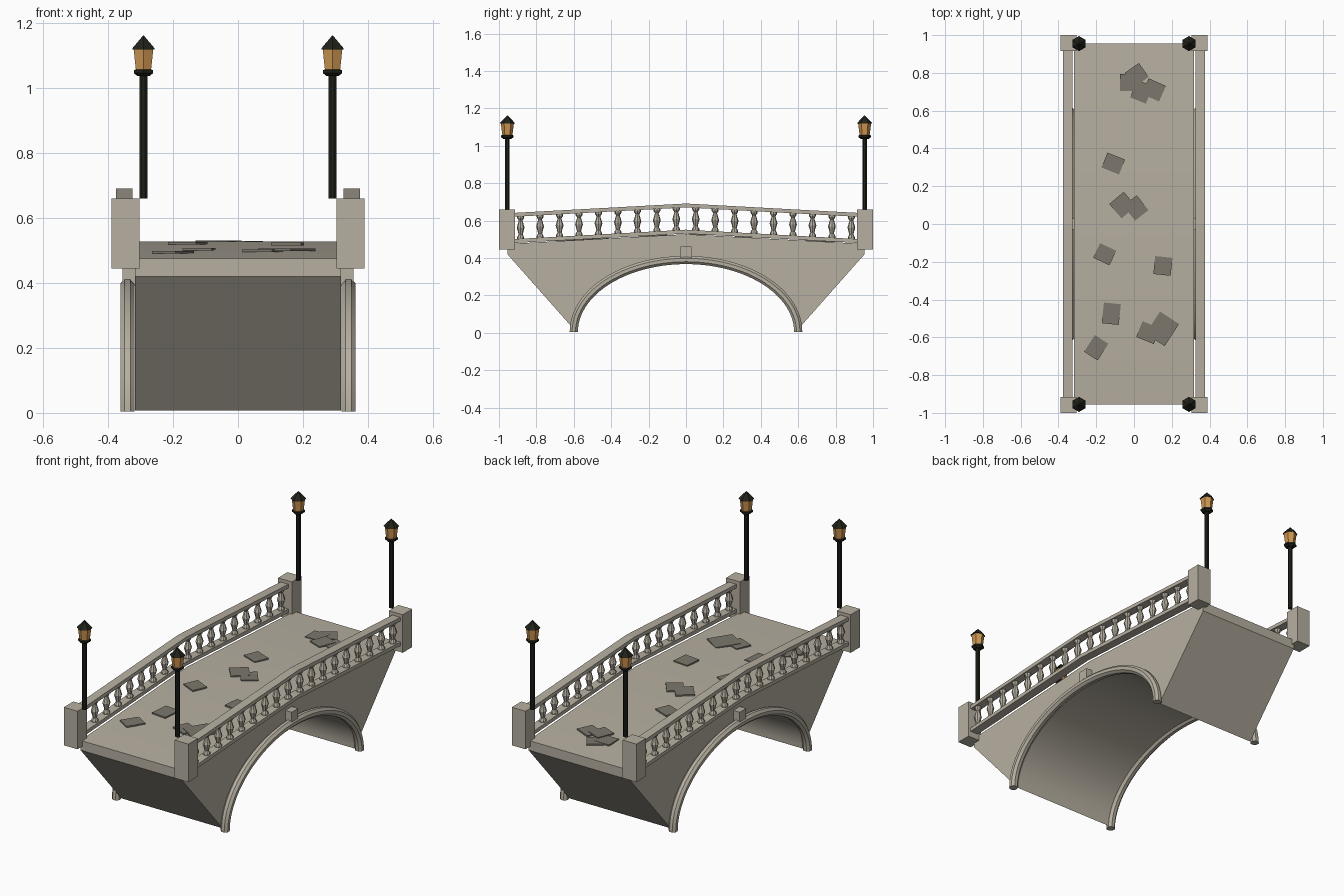
import bpy, bmesh, math
from mathutils import Matrix

if "Cube" in bpy.data.objects:
    bpy.data.objects.remove(bpy.data.objects["Cube"])


def material(name, rgb):
    m = bpy.data.materials.new(name)
    m.diffuse_color = (*rgb, 1)
    m.use_nodes = True
    m.node_tree.nodes["Principled BSDF"].inputs["Base Color"].default_value = m.diffuse_color
    return m


STONE = material("warm_stone", (0.47, 0.43, 0.355))
SLAB = material("dark_slab", (0.20, 0.185, 0.155))
IRON = material("black_iron", (0.014, 0.016, 0.010))
GLASS = material("amber_glass", (0.62, 0.31, 0.085))


def finish(name, bm, mat, smooth=False):
    bmesh.ops.recalc_face_normals(bm, faces=bm.faces)
    me = bpy.data.meshes.new(name)
    bm.to_mesh(me)
    bm.free()
    me.materials.append(mat)
    ob = bpy.data.objects.new(name, me)
    bpy.context.collection.objects.link(ob)
    if smooth:
        bpy.ops.object.select_all(action='DESELECT')
        ob.select_set(True)
        bpy.context.view_layer.objects.active = ob
        bpy.ops.object.shade_smooth_by_angle(angle=math.radians(30))
    return ob


def loft(bm, rings):
    """Skin a list of closed rings and cap both ends."""
    vs = [[bm.verts.new(p) for p in ring] for ring in rings]
    n = len(vs[0])
    for a, b in zip(vs, vs[1:]):
        for i in range(n):
            j = (i + 1) % n
            bm.faces.new((a[i], a[j], b[j], b[i]))
    bm.faces.new(vs[0])
    bm.faces.new(vs[-1])


def lathe(bm, x, y, profile, sides, turn=0.0):
    """Revolve (radius, height) points around a vertical axis."""
    angles = [turn + 2 * math.pi * i / sides for i in range(sides)]
    loft(bm, [[(x + r * math.cos(a), y + r * math.sin(a), z) for a in angles]
              for r, z in profile])


def extrude_x(bm, outline, x0, x1):
    loft(bm, [[(x, y, z) for y, z in outline] for x in (x0, x1)])


def box(bm, centre, size, turn=0.0):
    m = (Matrix.Translation(centre) @ Matrix.Rotation(turn, 4, 'Z')
         @ Matrix.Diagonal((*size, 1)))
    bmesh.ops.create_cube(bm, size=1, matrix=m)


def deck_z(y):
    return 0.527 - 0.052 * abs(y) / 0.955


# Bridge body: ramped deck, slanted ends and elliptical arch opening
HALF = 0.317
STEPS = 48
arch = []
for i in range(STEPS + 1):
    t = math.pi * i / STEPS
    arch.append((0.59 * math.cos(t), 0.008 + 0.368 * math.sin(t)))
outline = arch + [(-0.955, 0.42), (-0.955, deck_z(0.955)), (0, deck_z(0)),
                  (0.955, deck_z(0.955)), (0.955, 0.42)]
bm = bmesh.new()
extrude_x(bm, outline, -HALF, HALF)
finish("bridge_body", bm, STONE, smooth=True)

for side, label in ((-1, "left"), (1, "right")):
    # Octagonal moulding following the arch
    rings = []
    for i in range(STEPS + 1):
        t = math.pi * i / STEPS
        ny, nz = 0.388 * math.cos(t), 0.60 * math.sin(t)
        length = math.hypot(ny, nz)
        ny, nz = ny / length, nz / length
        ring = []
        for k in range(8):
            a = math.pi * (k + 0.5) / 4
            out = 0.0238 * math.cos(a)
            ring.append((side * 0.340 + 0.0238 * math.sin(a),
                         0.60 * math.cos(t) + out * ny,
                         0.004 + 0.385 * math.sin(t) + out * nz))
        rings.append(ring)
    bm = bmesh.new()
    loft(bm, rings)
    finish("arch_moulding_" + label, bm, STONE, smooth=True)

    # Keystone above the arch crown
    bm = bmesh.new()
    box(bm, (side * 0.335, 0, 0.425), (0.042, 0.058, 0.07))
    finish("keystone_" + label, bm, STONE)

    # Lower and upper rails, bent at mid-span
    for name, lift in (("lower_rail_", 0.003), ("upper_rail_", 0.143)):
        pts = [(y, deck_z(y) + lift) for y in (-0.93, 0, 0.93)]
        outline = pts + [(y, z + 0.021) for y, z in reversed(pts)]
        bm = bmesh.new()
        extrude_x(bm, outline, side * 0.325, side * 0.375)
        finish(name + label, bm, STONE)

    # Turned balusters
    shape = [(0.019, 0.0), (0.019, 0.09), (0.011, 0.2), (0.015, 0.34),
             (0.021, 0.5), (0.015, 0.66), (0.010, 0.8), (0.019, 0.91),
             (0.019, 1.0)]
    bm = bmesh.new()
    for i in range(18):
        y = (i - 8.5) * 0.104
        base = deck_z(y) + 0.021
        lathe(bm, side * 0.35, y, [(r, base + 0.125 * h) for r, h in shape], 8)
    finish("balusters_" + label, bm, STONE)

    for end, place in ((-1, "front"), (1, "back")):
        tag = place + "_" + label
        # Corner pier
        bm = bmesh.new()
        box(bm, (side * 0.347, end * 0.9575, 0.5525), (0.086, 0.085, 0.215))
        finish("pier_" + tag, bm, STONE)

        # Lamp: pole with collar, glass and pointed roof
        x, y, turn = side * 0.291, end * 0.955, math.pi / 6
        bm = bmesh.new()
        lathe(bm, x, y, [(0.0128, 0.66), (0.0128, 1.04)], 8, math.pi / 8)
        lathe(bm, x, y, [(0.022, 1.037), (0.034, 1.046), (0.034, 1.055),
                         (0.026, 1.058)], 6, turn)
        finish("lamp_pole_" + tag, bm, IRON)
        bm = bmesh.new()
        lathe(bm, x, y, [(0.027, 1.056), (0.035, 1.121)], 6, turn)
        finish("lamp_glass_" + tag, bm, GLASS)
        bm = bmesh.new()
        lathe(bm, x, y, [(0.040, 1.119), (0.039, 1.123), (0.001, 1.162)],
              6, turn)
        finish("lamp_roof_" + tag, bm, IRON)

# Loose paving slabs: x, y, width, depth, turn in degrees
slabs = [(-0.03, 0.75, 0.09, 0.09, 0), (0.015, 0.79, 0.09, 0.09, 35),
         (0.04, 0.70, 0.09, 0.10, -22), (0.105, 0.71, 0.10, 0.09, -24),
         (-0.11, 0.32, 0.10, 0.085, -22), (-0.06, 0.10, 0.10, 0.10, 40),
         (0.01, 0.085, 0.09, 0.10, 38), (-0.155, -0.16, 0.095, 0.085, -25),
         (0.153, -0.222, 0.092, 0.095, -6), (-0.12, -0.475, 0.09, 0.11, -6),
         (0.075, -0.575, 0.10, 0.09, -22), (0.15, -0.555, 0.12, 0.14, -33),
         (-0.2, -0.655, 0.085, 0.105, -33)]
bm = bmesh.new()
for i, (x, y, w, d, turn) in enumerate(slabs):
    box(bm, (x, y, deck_z(y) + 0.003 + 0.001 * (i % 3)), (w, d, 0.008),
        math.radians(turn))
finish("paving_slabs", bm, SLAB)
